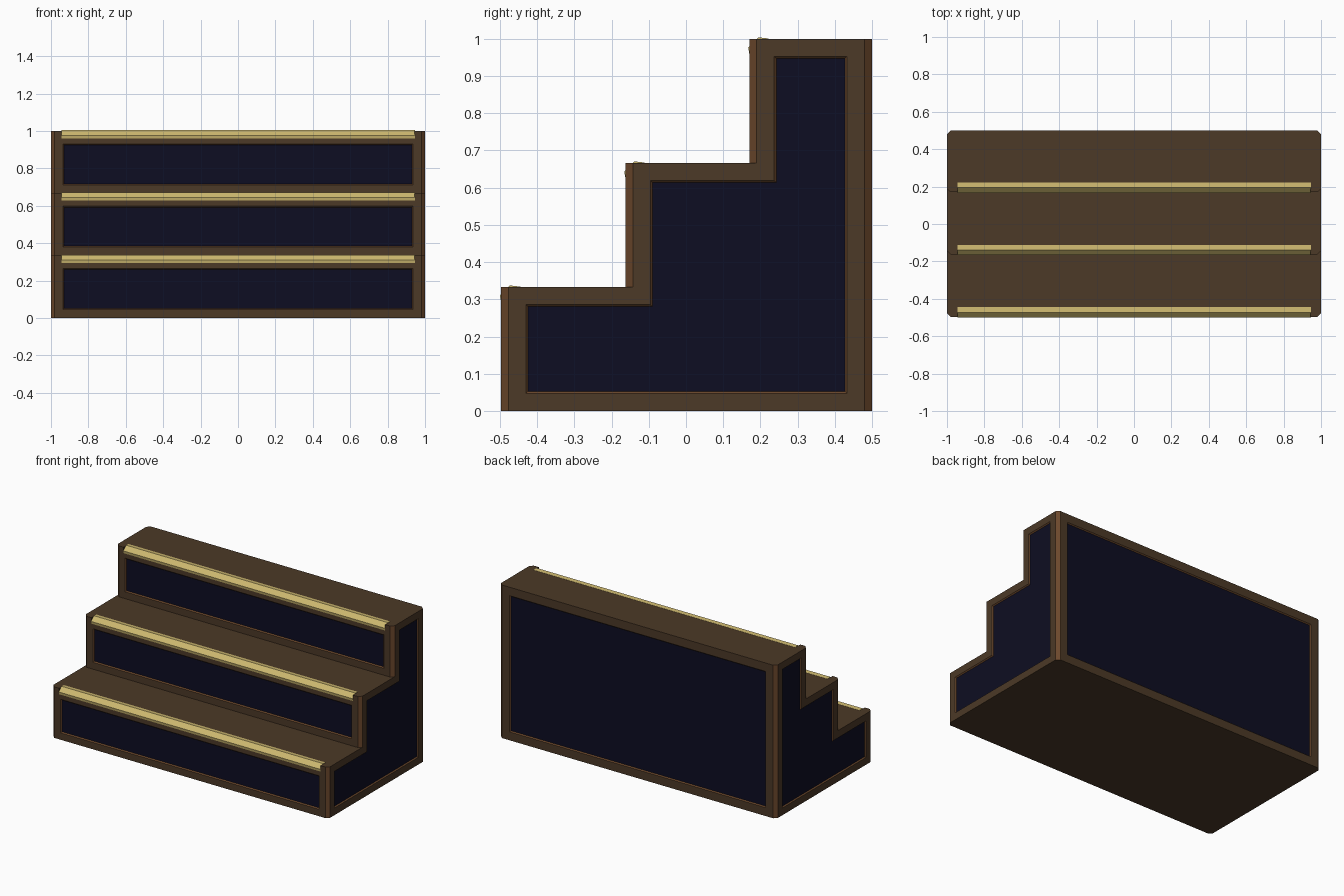
import bpy, bmesh

if "Cube" in bpy.data.objects:
    bpy.data.objects.remove(bpy.data.objects["Cube"], do_unlink=True)


def material(name, rgb):
    m = bpy.data.materials.new(name)
    m.use_nodes = True
    m.diffuse_color = (*rgb, 1)
    m.node_tree.nodes["Principled BSDF"].inputs["Base Color"].default_value = (*rgb, 1)
    return m


FRAME, EDGE, PANEL = range(3)
body_mats = [material("dark brown wood", (0.072, 0.041, 0.02)),
             material("worn brown edge", (0.15, 0.065, 0.025)),
             material("navy panel", (0.004, 0.004, 0.016))]
gold = material("pale gold", (0.61, 0.48, 0.16))

C = 0.02            # corner chamfer
N = 0.024           # notch under each nosing
W = 0.945           # half length of the nosings
X = 1 - C           # half width of the flat front
BACK = 0.5
fronts = [-0.497, -0.163, 0.17]
rise = 1 / 3


def finish(bm, name, mats):
    mesh = bpy.data.meshes.new(name)
    bm.to_mesh(mesh)
    bm.free()
    obj = bpy.data.objects.new(name, mesh)
    bpy.context.collection.objects.link(obj)
    for m in mats:
        mesh.materials.append(m)
    return obj


def face(bm, points, mat=FRAME):
    f = bm.faces.new([bm.verts.new(p) for p in points])
    f.material_index = mat
    return f


# Stepped body: risers, treads and chamfered corners
bm = bmesh.new()
panels = []
side = [(BACK - C, 0)]
for i, y in enumerate(fronts):
    z0, z1 = i * rise, (i + 1) * rise
    zn = z1 - N
    last = i == len(fronts) - 1
    y1 = BACK if last else fronts[i + 1]
    y2 = y1 - C if last else y1 + C
    side += [(y + C, z0), (y + C, z1)]
    panels.append((face(bm, [(-X, y, z0), (X, y, z0), (X, y, zn), (-X, y, zn)]), 0.045))
    # sloped seat for the nosing
    face(bm, [(-W, y, zn), (W, y, zn), (W, y + N, z1), (-W, y + N, z1)])
    half = [(W, y + N), (W, y), (X, y), (1, y + C), (1, y2), (X, y1)]
    face(bm, [(a, b, z1) for a, b in half] + [(-a, b, z1) for a, b in reversed(half)])
    for s in (-1, 1):
        face(bm, [(s * W, y, zn), (s * X, y, zn), (s * X, y, z1), (s * W, y, z1)])
        face(bm, [(s * W, y, zn), (s * W, y, z1), (s * W, y + N, z1)])
        face(bm, [(s * X, y, z0), (s, y + C, z0), (s, y + C, z1),
                  (s * X, y, z1), (s * X, y, zn)], EDGE)
side.append((BACK - C, 1))

# Back, sides and underside
panels.append((face(bm, [(-X, BACK, 0), (X, BACK, 0), (X, BACK, 1), (-X, BACK, 1)]), 0.055))
for s in (-1, 1):
    panels.append((face(bm, [(s, y, z) for y, z in side]), 0.047))
    face(bm, [(s * X, BACK, 0), (s, BACK - C, 0), (s, BACK - C, 1), (s * X, BACK, 1)], EDGE)
foot = [(X, fronts[0]), (1, fronts[0] + C), (1, BACK - C), (X, BACK)]
face(bm, [(x, y, 0) for x, y in foot] + [(-x, y, 0) for x, y in reversed(foot)])
bmesh.ops.remove_doubles(bm, verts=bm.verts, dist=0.0005)
bmesh.ops.recalc_face_normals(bm, faces=bm.faces)

# Sunken panels with a sloped rim
for f, margin in panels:
    bmesh.ops.inset_individual(bm, faces=[f], thickness=margin, use_even_offset=True)
    rim = bmesh.ops.inset_individual(bm, faces=[f], thickness=0.006, depth=-0.007,
                                     use_even_offset=True)["faces"]
    for r in rim:
        r.material_index = EDGE
    f.material_index = PANEL
finish(bm, "stair_body", body_mats)

# Gold nosing strips on the step edges
strip = [(0.002, -0.05), (-0.003, -0.023), (0.024, 0.004), (0.052, 0.001),
         (0.052, -0.002), (0.026, -0.002), (0.002, -0.026)]
for i, y in enumerate(fronts):
    bm = bmesh.new()
    z = (i + 1) * rise
    end = face(bm, [(-W, y + a, z + b) for a, b in strip])
    out = bmesh.ops.extrude_face_region(bm, geom=[end])["geom"]
    bmesh.ops.translate(bm, vec=(2 * W, 0, 0),
                        verts=[v for v in out if isinstance(v, bmesh.types.BMVert)])
    bmesh.ops.recalc_face_normals(bm, faces=bm.faces)
    finish(bm, f"step_nosing_{i + 1}", [gold])
